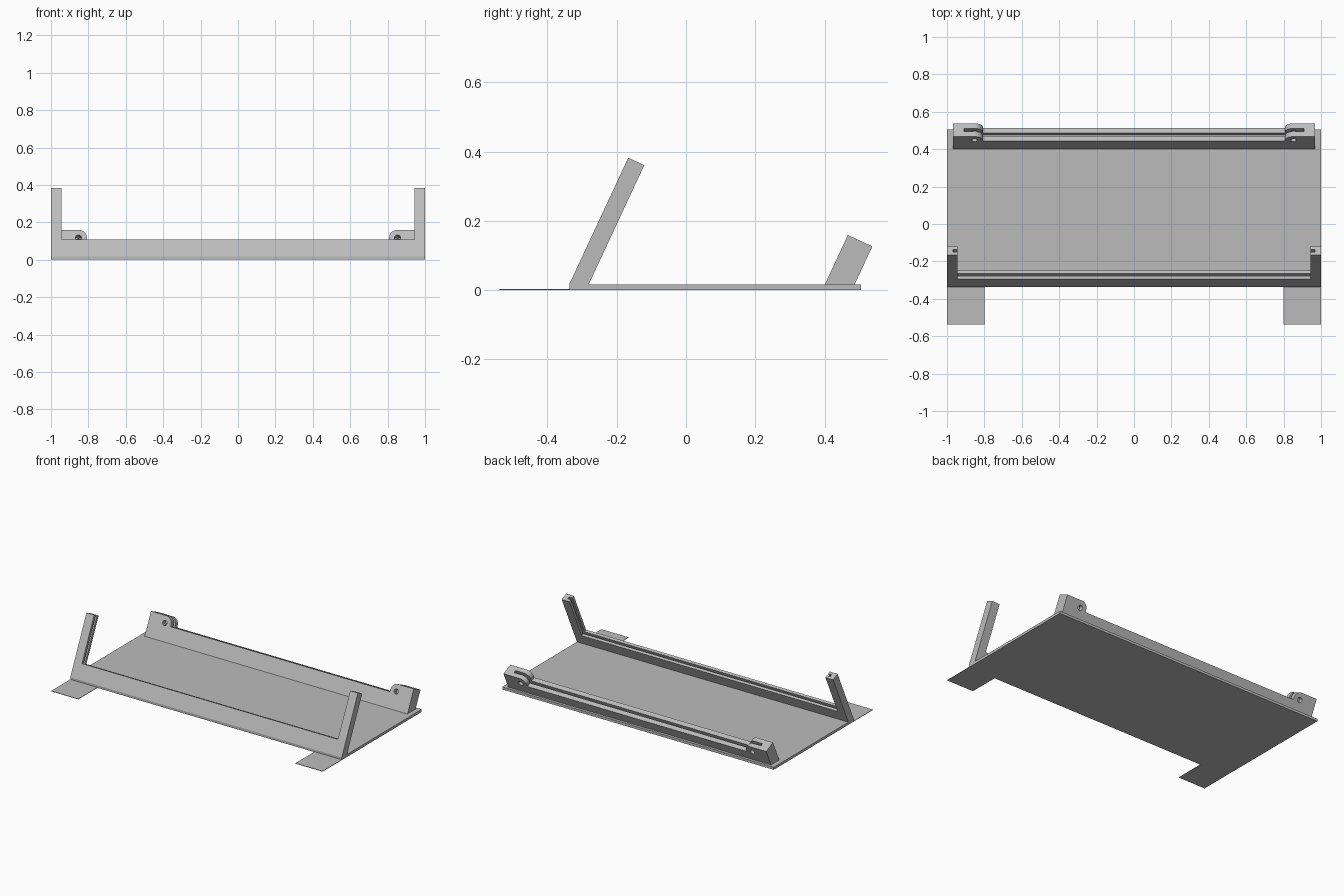
import bpy, bmesh
from math import sin, cos, tan, pi, radians

cube = bpy.data.objects.get("Cube")
if cube:
    bpy.data.objects.remove(cube)

LEAN = radians(25)      # backward lean of both rails
BASE = 0.017            # thickness of the base plate

grey = bpy.data.materials.new("light_grey")
grey.use_nodes = True
grey.diffuse_color = (0.5, 0.5, 0.5, 1)
grey.node_tree.nodes["Principled BSDF"].inputs["Base Color"].default_value = (0.5, 0.5, 0.5, 1)


def prism(name, near, far):
    """Solid between two matching outlines of 3D points."""
    bm = bmesh.new()
    a = [bm.verts.new(p) for p in near]
    b = [bm.verts.new(p) for p in far]
    bm.faces.new(a)
    bm.faces.new(b[::-1])
    for i in range(len(a)):
        j = (i + 1) % len(a)
        bm.faces.new((a[j], a[i], b[i], b[j]))
    bmesh.ops.recalc_face_normals(bm, faces=bm.faces)
    mesh = bpy.data.meshes.new(name)
    bm.to_mesh(mesh)
    bm.free()
    mesh.materials.append(grey)
    obj = bpy.data.objects.new(name, mesh)
    bpy.context.collection.objects.link(obj)
    return obj


def box(name, x0, x1, y0, y1, z0, z1):
    ring = [(x0, y0), (x1, y0), (x1, y1), (x0, y1)]
    return prism(name, [(x, y, z0) for x, y in ring], [(x, y, z1) for x, y in ring])


def leaning(name, outline, y0, t0, t1):
    """Extrude an (x, height) outline through the thickness of a leaning rail."""
    def place(x, u, t):
        if u == 0:              # foot is cut level with the plate
            u = t * tan(LEAN)
        return (x, y0 + u * sin(LEAN) + t * cos(LEAN), BASE + u * cos(LEAN) - t * sin(LEAN))
    return prism(name, [place(x, u, t0) for x, u in outline], [place(x, u, t1) for x, u in outline])


def mirrored(half):
    return half + [(-x, u) for x, u in reversed(half)]


def cut(target, cutter):
    cutter.hide_render = True
    mod = target.modifiers.new("cut", 'BOOLEAN')
    mod.operation = 'DIFFERENCE'
    mod.solver = 'EXACT'
    mod.object = cutter
    bpy.context.view_layer.objects.active = target
    bpy.ops.object.modifier_apply(modifier=mod.name)
    bpy.data.objects.remove(cutter)


def groove(target, y0, half_width, floor, thickness, gap):
    outline = mirrored([(half_width, floor), (half_width, 0.5)])
    mid = thickness / 2
    cut(target, leaning("groove_cutter", outline, y0, mid - gap / 2, mid + gap / 2))


# Base plate and thin front tabs
box("base_plate", -1, 1, -0.337, 0.505, 0, BASE)
for side, s in (("left", 1), ("right", -1)):
    box(side + "_tab", min(s, 0.8 * s), max(s, 0.8 * s), -0.538, -0.337, 0, 0.003)

# Front U-shaped frame with a groove along its inner edge
FRONT, FRONT_T = -0.337, 0.051
front = leaning("front_frame", mirrored([(1, 0), (1, 0.403), (0.943, 0.403), (0.943, 0.1)]),
                FRONT, 0, FRONT_T)
groove(front, FRONT, 0.967, 0.075, FRONT_T, 0.016)

# Rear rail with rounded ears, a long slot and pin holes
REAR, REAR_T = 0.401, 0.078
EAR_X, EAR_U, EAR_R = 0.853, 0.112, 0.045
arc = [(EAR_X + EAR_R * cos(pi / 2 + i * pi / 24), EAR_U + EAR_R * sin(pi / 2 + i * pi / 24))
       for i in range(13)]
rear = leaning("rear_rail", mirrored([(0.968, 0), (0.968, EAR_U + EAR_R)] + arc + [(EAR_X - EAR_R, 0.1)]),
               REAR, 0, REAR_T)
groove(rear, REAR, 0.91, 0.075, REAR_T, 0.018)
for s in (1, -1):
    hole = [(s * EAR_X + 0.016 * cos(i * pi / 12), EAR_U + 0.016 * sin(i * pi / 12)) for i in range(24)]
    cut(rear, leaning("hole_cutter", hole, REAR, -0.05, REAR_T + 0.05))

# Smooth the curved walls only
for obj in (front, rear):
    bpy.ops.object.select_all(action='DESELECT')
    obj.select_set(True)
    bpy.context.view_layer.objects.active = obj
    bpy.ops.object.shade_smooth_by_angle(angle=radians(30))
